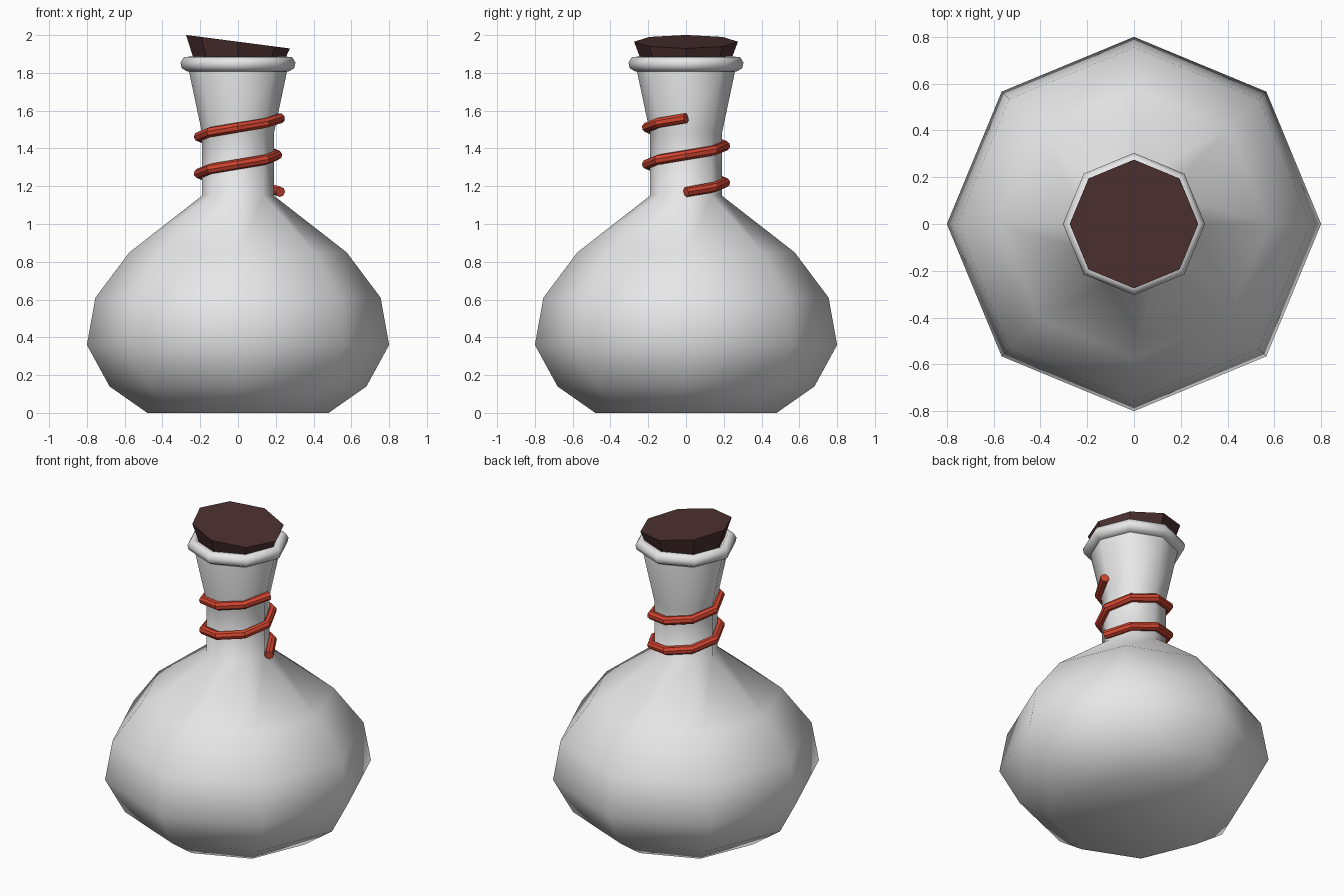
import bpy
import bmesh
from math import cos, sin, pi

if "Cube" in bpy.data.objects:
    bpy.data.objects.remove(bpy.data.objects["Cube"], do_unlink=True)

SIDES = 8


def material(name, rgb):
    mat = bpy.data.materials.new(name)
    mat.use_nodes = True
    mat.diffuse_color = (*rgb, 1)
    mat.node_tree.nodes["Principled BSDF"].inputs["Base Color"].default_value = (*rgb, 1)
    return mat


def ring_point(radius, z, i):
    a = 2 * pi * i / SIDES
    return (radius * cos(a), radius * sin(a), z)


def lathe(name, profile, mat, smooth, slant=0.0):
    """Turn a profile into an octagonal solid; slant tips the last ring along x."""
    bm = bmesh.new()
    rings = [[bm.verts.new(ring_point(r, z, i)) for i in range(SIDES)] for r, z in profile]
    for v in rings[-1]:
        v.co.z -= slant * v.co.x
    for low, high in zip(rings, rings[1:]):
        for i in range(SIDES):
            j = (i + 1) % SIDES
            bm.faces.new((low[i], low[j], high[j], high[i]))
    bm.faces.new(rings[0][::-1])
    bm.faces.new(rings[-1])
    for f in bm.faces:
        f.smooth = smooth
    mesh = bpy.data.meshes.new(name)
    bm.to_mesh(mesh)
    bm.free()
    mesh.materials.append(mat)
    obj = bpy.data.objects.new(name, mesh)
    bpy.context.collection.objects.link(obj)
    return obj


glass = material("pale glass", (0.8, 0.8, 0.8))
cork_brown = material("dark cork", (0.075, 0.03, 0.03))
cord_red = material("red cord", (0.65, 0.06, 0.03))

# Flask: round belly, narrow neck, flared mouth
lathe("flask_body", [(0.48, 0), (0.68, 0.14), (0.80, 0.36), (0.755, 0.61), (0.575, 0.85),
                     (0.19, 1.15), (0.19, 1.48), (0.26, 1.81), (0.25, 1.86)], glass, True)

# Rolled lip around the mouth
lathe("flask_lip", [(0.22, 1.81), (0.27, 1.808), (0.298, 1.825), (0.304, 1.855),
                    (0.287, 1.883), (0.255, 1.886), (0.23, 1.86)], glass, True)

# Tapered stopper with a slanted top
lathe("stopper", [(0.205, 1.78), (0.275, 1.965)], cork_brown, False, slant=0.13)

# Cord wound twice around the neck
TURNS, PITCH = 2, 0.195
curve = bpy.data.curves.new("neck_cord", "CURVE")
curve.dimensions = "3D"
curve.bevel_depth = 0.027
curve.bevel_resolution = 2
curve.use_fill_caps = True
spline = curve.splines.new("POLY")
count = TURNS * SIDES
spline.points.add(count)
for i, p in enumerate(spline.points):
    radius = 0.225 if i in (0, count) else 0.207
    p.co = (*ring_point(radius, 1.17 + PITCH * i / SIDES, i), 1)
cord = bpy.data.objects.new("neck_cord", curve)
bpy.context.collection.objects.link(cord)
cord.data.materials.append(cord_red)
bpy.ops.object.select_all(action="DESELECT")
cord.select_set(True)
bpy.context.view_layer.objects.active = cord
bpy.ops.object.convert(target="MESH")
bpy.ops.object.shade_smooth_by_angle(angle=pi / 6)
